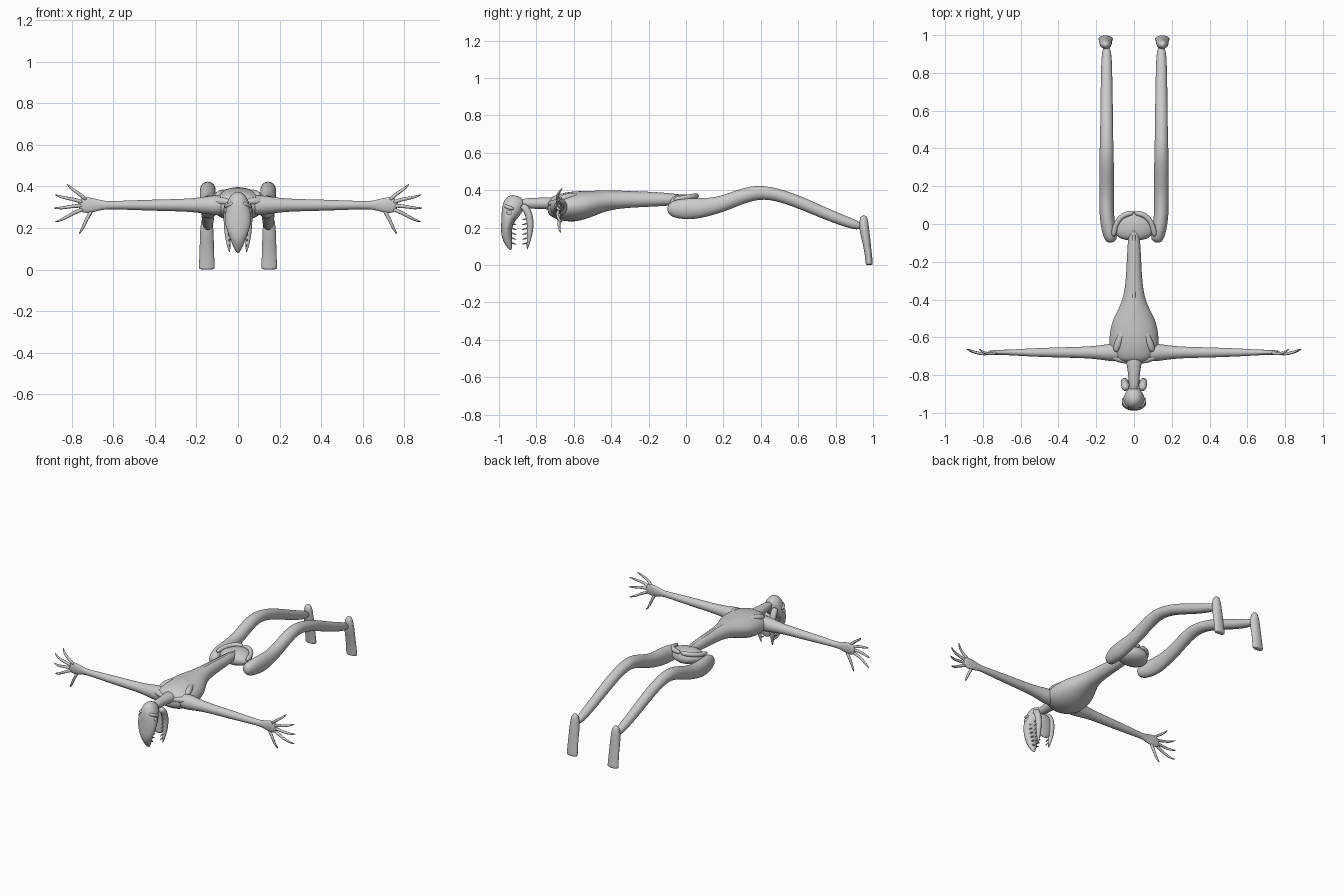
import bpy, bmesh, math
from mathutils import Vector

cube = bpy.data.objects.get("Cube")
if cube:
    bpy.data.objects.remove(cube)

GREY = (.6, .6, .6, 1)
skin = bpy.data.materials.new("pale_grey")
skin.use_nodes = True
skin.diffuse_color = GREY
skin.node_tree.nodes["Principled BSDF"].inputs["Base Color"].default_value = GREY


def tube(name, path, radii, mirror=False, sides=12, levels=2):
    """Skin a smooth tube along a path; a radius may be a (wide, deep) pair."""
    points = [Vector(p) for p in path]
    overall = (points[-1] - points[0]).normalized()
    upright = abs(overall.z) > .8
    reference = Vector((0, 1, 0)) if upright else Vector((0, 0, 1))
    bm = bmesh.new()
    loops = []
    for i, (point, radius) in enumerate(zip(points, radii)):
        wide, deep = radius if isinstance(radius, tuple) else (radius, radius)
        before = points[max(i - 1, 0)]
        after = points[min(i + 1, len(points) - 1)]
        along = (after - before).normalized()
        across = along.cross(reference).normalized()
        normal = across.cross(along)
        loop = []
        for step in range(sides):
            angle = math.tau * step / sides
            offset = across * wide * math.cos(angle) + normal * deep * math.sin(angle)
            loop.append(bm.verts.new(point + offset))
        loops.append(loop)
    # Side walls, then closed ends
    for lower, upper in zip(loops, loops[1:]):
        for i in range(sides):
            j = (i + 1) % sides
            bm.faces.new((lower[i], lower[j], upper[j], upper[i]))
    bm.faces.new(loops[0])
    bm.faces.new(loops[-1])
    bmesh.ops.recalc_face_normals(bm, faces=bm.faces)
    for face in bm.faces:
        face.smooth = True

    mesh = bpy.data.meshes.new(name)
    bm.to_mesh(mesh)
    bm.free()
    mesh.materials.append(skin)
    part = bpy.data.objects.new(name, mesh)
    bpy.context.collection.objects.link(part)
    subdivision = part.modifiers.new("rounding", 'SUBSURF')
    subdivision.levels = subdivision.render_levels = levels
    if mirror:
        pair = part.modifiers.new("pair", 'MIRROR')
        pair.use_mirror_merge = False


def midline(name, rows):
    """Build a central part from rows of y, z, half width and half depth."""
    tube(name, [(0, y, z) for y, z, wide, deep in rows],
         [(wide, deep) for y, z, wide, deep in rows])


# Torso: narrow waist opening into a deep rib cage
midline("torso", [
    (0, .35, .03, .03), (-.2, .35, .04, .04), (-.4, .35, .05, .05),
    (-.5, .33, .12, .07), (-.6, .31, .14, .09), (-.7, .31, .13, .07),
    (-.74, .32, .07, .04)])
tube("spine_ridge", [(0, 0, .37), (0, -.3, .39), (0, -.6, .39), (0, -.73, .35)],
     [.01] * 4)
tube("shoulder_blade", [(.05, -.54, .37), (.08, -.62, .37), (.1, -.68, .35)],
     [.01, .02, .02], mirror=True)
tube("collarbone", [(.02, -.73, .32), (.07, -.72, .33), (.13, -.69, .33)],
     [.01, .02, .02], mirror=True)
midline("neck", [(-.68, .33, .06, .04), (-.77, .33, .03, .03), (-.9, .33, .03, .03)])

# Pelvis with its raised rim
midline("pelvis", [
    (-.09, .33, .07, .03), (-.04, .33, .12, .05), (.02, .33, .1, .05),
    (.07, .34, .05, .03)])
tube("pelvis_rim", [(.11, -.07, .35), (.1, 0, .36), (.06, .05, .37), (0, .06, .37)],
     [.015] * 4, mirror=True)

# Legs: hip, thigh, raised knee, shin and ankle as y, z and radius
LEG = [(-.1, .3, .03), (-.05, .3, .055), (.04, .3, .06), (.12, .31, .05), (.21, .33, .043),
       (.36, .395, .042), (.48, .38, .035), (.6, .34, .035), (.8, .25, .031), (.95, .2, .027)]
tube("leg", [(.145 + min(y, 0) * .3, y, z) for y, z, radius in LEG],
     [(min(radius, .04), radius) for y, z, radius in LEG], mirror=True)
tube("foot", [(.15, .98, 0), (.15, .98, .01), (.15, .97, .1), (.15, .95, .2), (.15, .95, .27)],
     [(.04, .02), (.04, .02), (.035, .02), (.035, .03), .02], mirror=True)

# Arms widening into flat palms
ARM = {.05: .05, .12: .05, .2: .035, .3: .03, .41: .028, .6: .02,
       .65: (.015, .02), .72: (.015, .045), .77: (.01, .03)}
tube("arm", [(x, -.68, .31) for x in ARM], ARM.values(), mirror=True)

# Four fingers fan out from the wrist; the thumb hangs below
FINGERS = {"index_finger": (40, .16), "middle_finger": (16, .19),
           "ring_finger": (-4, .19), "little_finger": (-24, .2)}
TAPER = [.012, .009, .008, .003]
for name, (degrees, length) in FINGERS.items():
    path = []
    for share, bend, y in zip((.2, .5, .8, 1), (0, 2, -2, 0), (-.68, -.69, -.68, -.66)):
        angle = math.radians(degrees + bend)
        reach = length * share
        path.append((.7 + reach * math.cos(angle), y, .31 + reach * math.sin(angle)))
    tube(name, path, TAPER, mirror=True, sides=8, levels=1)
tube("thumb", [(.7, -.68, .29), (.73, -.68, .24), (.745, -.68, .2), (.765, -.67, .17)],
     TAPER, mirror=True, sides=8, levels=1)

# Skull with a long beaked snout pointing down
midline("skull", [
    (-.9, .37, .02, .03), (-.91, .34, .05, .06), (-.93, .3, .06, .06),
    (-.95, .25, .07, .04), (-.96, .2, .06, .03), (-.96, .15, .04, .03),
    (-.945, .1, .02, .015), (-.935, .08, .005, .005)])
tube("brow", [(.02, -.97, .32), (.05, -.96, .31), (.06, -.92, .3)], [.01] * 3, mirror=True)
tube("eye", [(.04, -.945, .28), (.06, -.945, .28), (.065, -.945, .28)],
     [.015, .015, .01], mirror=True)

# Forked lower jaw hinged at the cheeks, closed by a thin floor
tube("jaw_side", [(.04, -.88, .32), (.05, -.85, .3), (.05, -.83, .24),
                  (.05, -.835, .16), (.04, -.85, .08)],
     [.02, .022, .02, .016, .003], mirror=True)
midline("jaw_floor", [(-.84, .3, .045, .015), (-.83, .22, .05, .01), (-.84, .13, .04, .01)])

# Rows of pointed teeth along both jaws
TEETH = 6
for i in range(TEETH):
    share = i / (TEETH - 1)
    z = .25 - .13 * share
    for name, x, y, length in (("upper_tooth", .045 - .03 * share, -.935, .03),
                               ("lower_tooth", .05 - .01 * share, -.845, -.035)):
        path = [(x, y + length * step, z - .01 * step) for step in (0, .5, 1)]
        tube(name, path, [.006, .005, .001], mirror=True, sides=6, levels=1)
